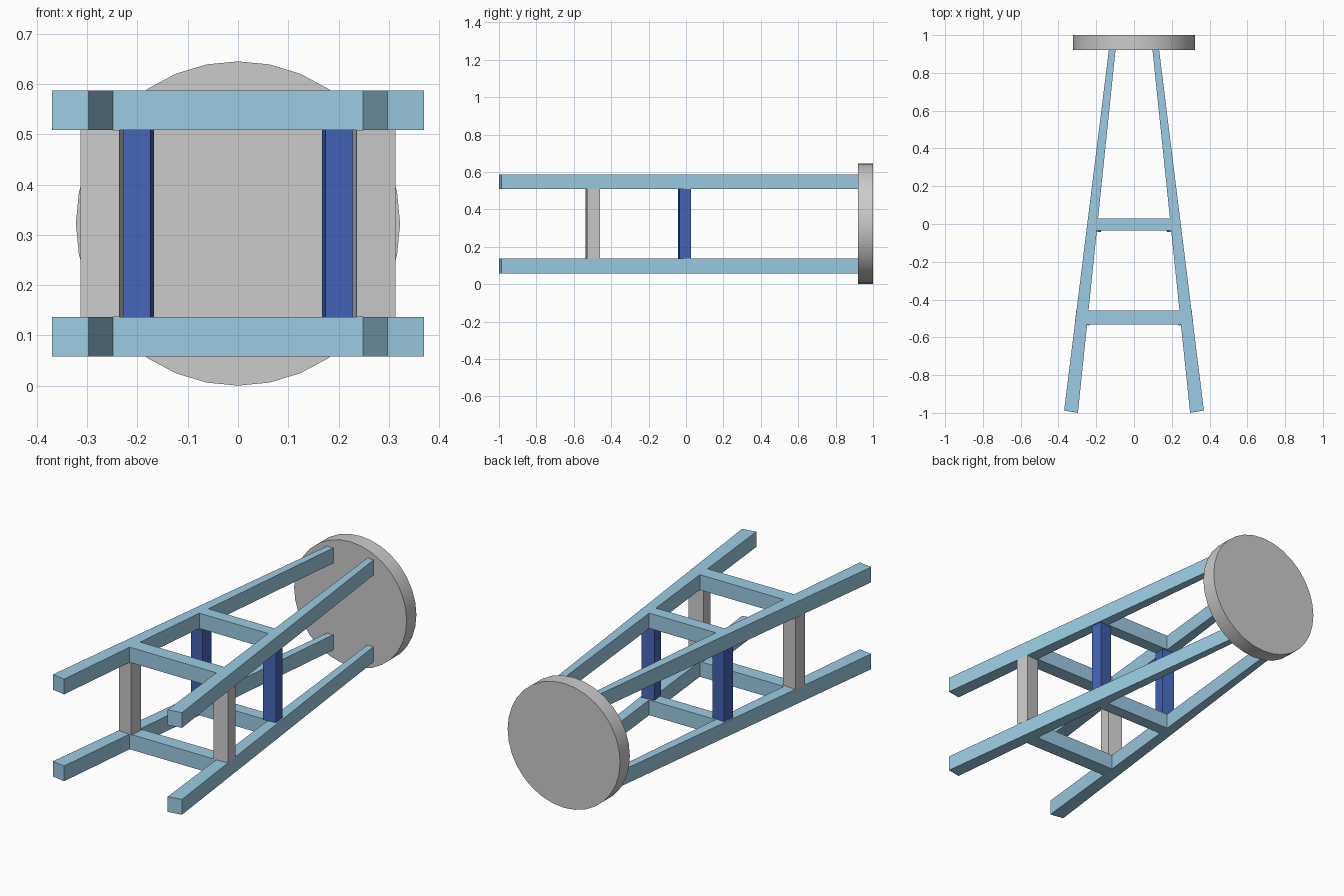
import bpy, bmesh, math
from mathutils import Vector

if "Cube" in bpy.data.objects:
    bpy.data.objects.remove(bpy.data.objects["Cube"])

CZ = 0.3225            # height of the stool's axis
FRAMES = {"lower": (0.058, 0.137), "upper": (0.508, 0.587)}
OUTER = (Vector((-0.370, -0.987)), Vector((-0.132, 0.93)))   # left leg edges
INNER = (Vector((-0.297, -1.0)), Vector((-0.097, 0.93)))


def material(name, rgb):
    m = bpy.data.materials.new(name)
    m.diffuse_color = (*rgb, 1)
    m.use_nodes = True
    m.node_tree.nodes["Principled BSDF"].inputs["Base Color"].default_value = m.diffuse_color
    return m


light_blue = material("light_blue", (0.33, 0.6, 0.77))
dark_blue = material("dark_blue", (0.06, 0.13, 0.48))


def prism(name, pts, z0, z1, mat=None):
    bm = bmesh.new()
    face = bm.faces.new([bm.verts.new((x, y, z0)) for x, y in pts])
    new = bmesh.ops.extrude_face_region(bm, geom=[face])["geom"]
    bmesh.ops.translate(bm, vec=(0, 0, z1 - z0),
                        verts=[g for g in new if isinstance(g, bmesh.types.BMVert)])
    bmesh.ops.recalc_face_normals(bm, faces=bm.faces)
    mesh = bpy.data.meshes.new(name)
    bm.to_mesh(mesh)
    bm.free()
    if mat:
        mesh.materials.append(mat)
    obj = bpy.data.objects.new(name, mesh)
    bpy.context.collection.objects.link(obj)
    return obj


def mirrored(pts, side):
    return [(-side * x, y) for x, y in pts]


def inner_x(y):
    a, b = INNER
    return a.x + (y - a.y) / (b.y - a.y) * (b.x - a.x)


def post_outline(corner, w, d, angle=math.radians(6.5)):
    # rectangle turned to follow the leg, starting at its inner front corner
    c = Vector(corner)
    u = Vector((-math.cos(angle), math.sin(angle))) * w
    v = Vector((math.sin(angle), math.cos(angle))) * d
    return [c, c + u, c + u + v, c + v]


SIDES = {"left": -1, "right": 1}

# Side frames: tapered legs and two rungs each
for level, (z0, z1) in FRAMES.items():
    for side, s in SIDES.items():
        prism(f"{level}_{side}_leg",
              mirrored([OUTER[0], INNER[0], INNER[1], OUTER[1]], s), z0, z1, light_blue)
    for label, y0, y1 in (("foot", -0.532, -0.457), ("middle", -0.035, 0.029)):
        a, b = inner_x(y0), inner_x(y1)
        prism(f"{level}_{label}_rung", [(a, y0), (-a, y0), (-b, y1), (b, y1)],
              z0, z1, light_blue)

# Posts joining the two frames
for side, s in SIDES.items():
    z0, z1 = FRAMES["lower"][1], FRAMES["upper"][0]
    prism(f"{side}_foot_post", mirrored(post_outline((-0.236, -0.537), 0.078, 0.07), s), z0, z1)
    prism(f"{side}_middle_post", mirrored(post_outline((-0.174, -0.043), 0.07, 0.063), s),
          z0, z1, dark_blue)

# Round seat
bpy.ops.mesh.primitive_cylinder_add(vertices=32, radius=CZ, depth=0.08,
                                    location=(0, 0.96, CZ), rotation=(math.pi / 2, 0, 0))
bpy.context.object.name = "seat"
bpy.ops.object.shade_smooth_by_angle()
